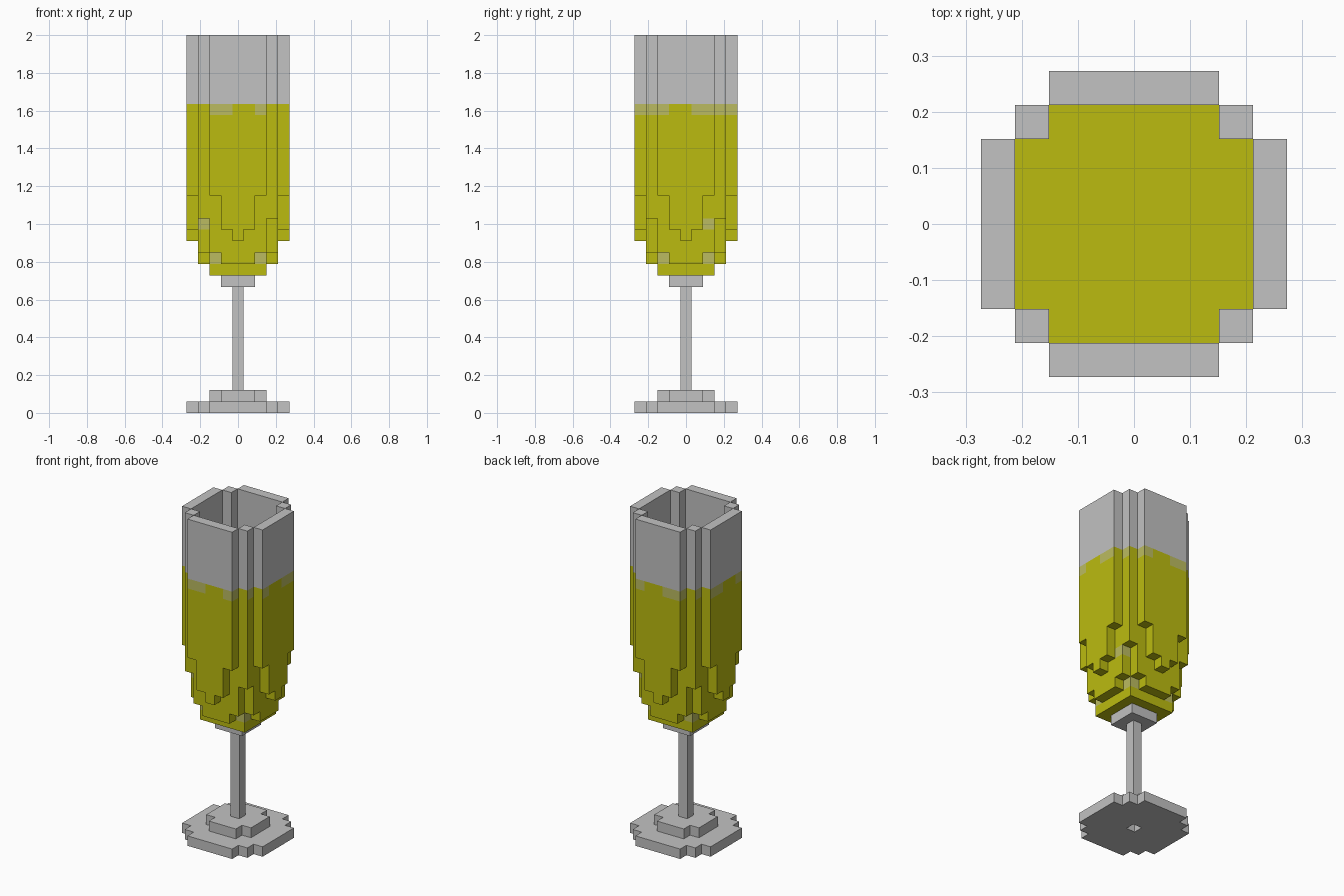
import bpy, bmesh
from mathutils import Vector

cube = bpy.data.objects.get("Cube")
if cube:
    bpy.data.objects.remove(cube, do_unlink=True)

V = 2 / 33  # edge of one block


def material(name, colour):
    m = bpy.data.materials.new(name)
    m.use_nodes = True
    m.diffuse_color = colour
    m.node_tree.nodes["Principled BSDF"].inputs["Base Color"].default_value = colour
    return m


MATERIALS = [material("clear grey glass", (0.54, 0.54, 0.54, 1)),
             material("golden wine", (0.5, 0.5, 0.005, 1)),
             material("pale wine", (0.5, 0.5, 0.12, 1))]
GLASS, WINE, PALE = range(3)

# First block layer of each bowl column, keyed by (larger, smaller) distance
SURFACE, RIM = 27, 33
BOWL_START = {(2, 2): 12, (3, 0): 13, (3, 1): 13, (3, 2): 14, (3, 3): 17,
              (4, 0): 15, (4, 1): 16, (4, 2): 19}


def ring(i, j):
    a, b = abs(i), abs(j)
    return max(a, b), min(a, b)


def round_plan(i, j):
    return ring(i, j) in BOWL_START or max(abs(i), abs(j)) <= 2


def wall(i, j):
    return ring(i, j) == (3, 3) or (ring(i, j)[0] == 4 and round_plan(i, j))


def in_bowl(i, j, k):
    if not round_plan(i, j) or k < BOWL_START.get(ring(i, j), 12):
        return False
    return k < SURFACE or wall(i, j)


def cells(layers, rule):
    span = range(-4, 5)
    return {(i, j, k) for k in layers for i in span for j in span if rule(i, j, k)}


PARTS = {
    "foot": cells(range(1), lambda i, j, k: round_plan(i, j) and (i, j) != (0, 0)),
    "foot_step": cells(range(1, 2), lambda i, j, k: max(abs(i), abs(j)) <= 2 and abs(i) + abs(j) < 4),
    "stem": cells(range(2, 11), lambda i, j, k: i == j == 0),
    "bowl_collar": cells(range(11, 12), lambda i, j, k: max(abs(i), abs(j)) <= 1),
    "filled_bowl": cells(range(12, SURFACE), in_bowl),
    "glass_rim": cells(range(SURFACE, RIM), in_bowl),
}
SOLID = set().union(*PARTS.values())


def block_colour(name, cell, normal):
    if name != "filled_bowl":
        return GLASS
    i, j, k = cell
    if normal.z:
        return WINE
    # Pale froth line and a few pale glints low on the bowl
    froth = (i in (-2, -1, 2)) if normal.y else (j not in (-1, 0))
    if k == SURFACE - 1 and froth:
        return PALE
    if k == 13 and ring(i, j) == (2, 2):
        return PALE
    if k == 16 and (i, j) in ((-3, -2), (3, 2)):
        return PALE
    return WINE


def build(name, blocks):
    bm = bmesh.new()
    verts = {}

    def corner(p):
        key = tuple(round(c * 2) for c in p)
        if key not in verts:
            verts[key] = bm.verts.new(p * V)
        return verts[key]

    for cell in sorted(blocks):
        centre = Vector(cell) + Vector((0, 0, 0.5))
        for axis in range(3):
            for sign in (-1, 1):
                n = Vector((0, 0, 0))
                n[axis] = sign
                if tuple(int(c) for c in Vector(cell) + n) in SOLID:
                    continue
                u = Vector((0, 0, 0))
                u[(axis + 1) % 3] = 0.5
                w = n.cross(u)
                mid = centre + n / 2
                face = bm.faces.new([corner(mid + d) for d in (-u - w, u - w, u + w, w - u)])
                face.material_index = block_colour(name, cell, n)
    # Merge coplanar block faces into larger panels
    bmesh.ops.dissolve_limit(bm, angle_limit=0.01, verts=bm.verts, edges=bm.edges,
                             delimit={'MATERIAL'})
    mesh = bpy.data.meshes.new(name)
    for m in MATERIALS:
        mesh.materials.append(m)
    bm.to_mesh(mesh)
    bm.free()
    bpy.context.collection.objects.link(bpy.data.objects.new(name, mesh))


for part, blocks in PARTS.items():
    build(part, blocks)
